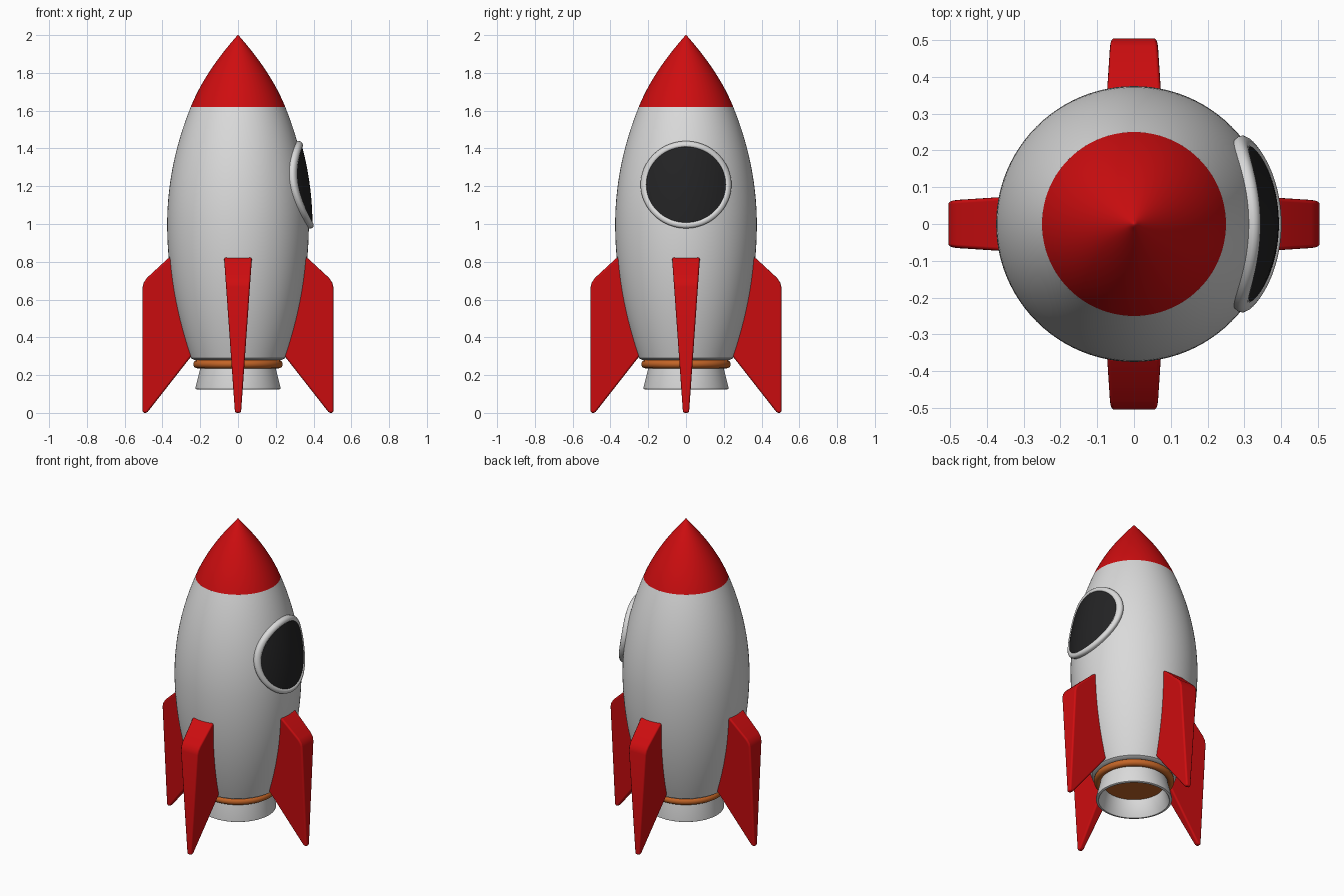
import bpy, bmesh, math

if "Cube" in bpy.data.objects:
    bpy.data.objects.remove(bpy.data.objects["Cube"])

SEG = 96

def material(name, rgb):
    m = bpy.data.materials.new(name)
    m.diffuse_color = (*rgb, 1)
    m.use_nodes = True
    m.node_tree.nodes["Principled BSDF"].inputs["Base Color"].default_value = m.diffuse_color
    return m

WHITE = material("hull white", (0.70, 0.70, 0.70))
RED = material("bright red", (0.62, 0.004, 0.005))
ORANGE = material("copper orange", (0.55, 0.13, 0.02))
BLACK = material("dark glass", (0.017, 0.017, 0.018))

def finish(name, bm, mat, angle=35):
    bmesh.ops.remove_doubles(bm, verts=bm.verts, dist=1e-5)
    bmesh.ops.recalc_face_normals(bm, faces=bm.faces)
    me = bpy.data.meshes.new(name)
    bm.to_mesh(me)
    bm.free()
    me.materials.append(mat)
    me.shade_smooth()
    me.set_sharp_from_angle(angle=math.radians(angle))
    ob = bpy.data.objects.new(name, me)
    bpy.context.collection.objects.link(ob)
    return ob

def sweep(bm, point, rows, closed=False):
    """Skin rows x SEG points, wrapping round the second direction."""
    g = [[bm.verts.new(point(i, 2 * math.pi * j / SEG)) for j in range(SEG)] for i in range(rows)]
    for i in range(rows if closed else rows - 1):
        a, b = g[i], g[(i + 1) % rows]
        for j in range(SEG):
            k = (j + 1) % SEG
            bm.faces.new((a[j], a[k], b[k], b[j]))
    return g

def lathe(name, profile, mat, closed=False, cap_start=False, cap_end=False):
    bm = bmesh.new()
    g = sweep(bm, lambda i, t: (profile[i][0] * math.cos(t), profile[i][0] * math.sin(t), profile[i][1]),
              len(profile), closed)
    if cap_start:
        bm.faces.new(g[0])
    if cap_end:
        bm.faces.new(g[-1])
    return finish(name, bm, mat)

def hull_radius(z):
    return 0.375 - (0.325 if z > 1 else 0.25) * (z - 1) ** 2

# Hull
Z0, Z1 = 0.29, 1.62
hull = [(0.232, 0.28)] + [(hull_radius(Z0 + (Z1 - Z0) * i / 40), Z0 + (Z1 - Z0) * i / 40) for i in range(41)]
lathe("hull", hull, WHITE, cap_start=True, cap_end=True)

# Nose cone: ogive that carries on the hull curve, with a small rounded tip
def nose_radius(t):
    return 0.25 * (2*t**3 - 3*t**2 + 1) - 0.153 * (t**3 - 2*t**2 + t) - 0.34 * (t**3 - t**2)
nose = [(nose_radius(i / 24 * 0.97), Z1 + 0.382 * i / 24 * 0.97) for i in range(25)]
nose += [(0.005, 1.998), (0.001, 2.0)]
lathe("nose_cone", nose, RED, cap_start=True, cap_end=True)

# Engine collar, nozzle and the disc inside it
collar = [(0.215 + 0.022 * math.cos(a), 0.258 + 0.022 * math.sin(a))
          for a in [2 * math.pi * i / 16 for i in range(16)]]
lathe("engine_collar", collar, ORANGE, closed=True)
lathe("nozzle", [(0.198, 0.27), (0.200, 0.235), (0.225, 0.135), (0.224, 0.127), (0.219, 0.124),
                 (0.210, 0.124), (0.206, 0.128), (0.178, 0.235), (0.176, 0.27)], WHITE, closed=True)
lathe("exhaust_disc", [(0.185, 0.232), (0.185, 0.26)], ORANGE, cap_start=True, cap_end=True)

# Porthole on +x, wrapped over the hull
def on_hull(rad, t, off):
    y, z = rad * math.cos(t), 1.208 + rad * math.sin(t)
    r = hull_radius(z)
    x = math.sqrt(r * r - y * y)
    return ((r + off) * x / r, (r + off) * y / r, z)

frame = [(0.231, -0.02), (0.231, 0.012), (0.228, 0.020), (0.221, 0.025), (0.211, 0.026),
         (0.203, 0.023), (0.199, 0.016), (0.198, -0.02)]
bm = bmesh.new()
sweep(bm, lambda i, t: on_hull(frame[i][0], t, frame[i][1]), len(frame), closed=True)
finish("porthole_frame", bm, WHITE, 50)

bm = bmesh.new()
rows = sweep(bm, lambda i, t: on_hull(0.2 * (1 - i / 10), t, 0.019), 10)
bm.faces.new(rows[-1])
finish("porthole_glass", bm, BLACK)

# Four fins, thick at the top and thin at the foot
outline = [(0.482, 0.0), (0.505, 0.0), (0.505, 0.665), (0.499, 0.69), (0.482, 0.715),
           (0.365, 0.823), (0.2, 0.823), (0.2, 0.36)]
for n, label in enumerate(("right", "back", "left", "front")):
    bm = bmesh.new()
    a = n * math.pi / 2
    sides = []
    for s in (-1, 1):
        ring = []
        for r, z in outline:
            w = s * (0.016 + 0.058 * z / 0.823)
            ring.append(bm.verts.new((r * math.cos(a) - w * math.sin(a),
                                      r * math.sin(a) + w * math.cos(a), z)))
        sides.append(ring)
        bm.faces.new(ring)
    for i in range(len(outline)):
        k = (i + 1) % len(outline)
        bm.faces.new((sides[0][i], sides[0][k], sides[1][k], sides[1][i]))
    fin = finish(label + "_fin", bm, RED, 180)
    bev = fin.modifiers.new("soft edges", 'BEVEL')
    bev.width = 0.011
    bev.segments = 3
    bev.limit_method = 'ANGLE'
    bev.angle_limit = math.radians(30)
    bev.use_clamp_overlap = False
    bev.harden_normals = True
